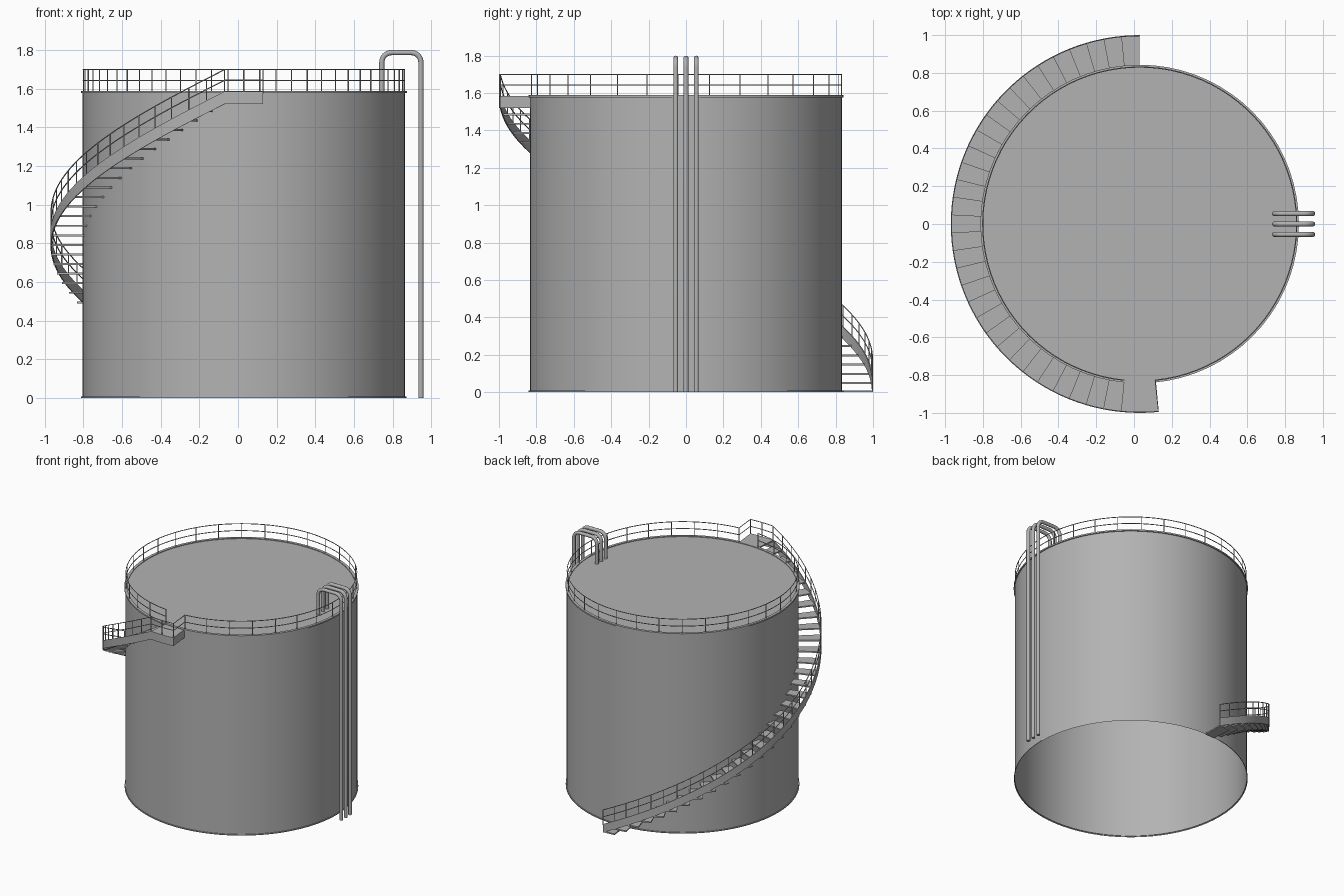
import bpy, bmesh, math
from mathutils import Vector

if "Cube" in bpy.data.objects:
    bpy.data.objects.remove(bpy.data.objects["Cube"])

CX = 0.03                   # tank axis
R, RO = 0.835, 1.0          # tank radius, outer stair radius
DECK = 1.585                # roof height
A0, A1, A2 = 90.0, 264.3, 275.7   # stair start, platform start, platform end
STEPS = 32
DA = (A1 - A0) / STEPS
STRINGER_H = 0.065

steel = bpy.data.materials.new("grey_steel")
steel.diffuse_color = (0.45, 0.45, 0.45, 1)
steel.use_nodes = True
steel.node_tree.nodes["Principled BSDF"].inputs["Base Color"].default_value = steel.diffuse_color


def P(r, a, z):
    t = math.radians(a)
    return Vector((CX + r * math.cos(t), r * math.sin(t), z))


def finish(name, bm, smooth=True, normals=True):
    if normals:
        bmesh.ops.recalc_face_normals(bm, faces=bm.faces)
    me = bpy.data.meshes.new(name)
    bm.to_mesh(me)
    bm.free()
    me.materials.append(steel)
    ob = bpy.data.objects.new(name, me)
    bpy.context.collection.objects.link(ob)
    if smooth:
        bpy.ops.object.select_all(action='DESELECT')
        ob.select_set(True)
        bpy.context.view_layer.objects.active = ob
        bpy.ops.object.shade_smooth_by_angle(angle=math.radians(35))
    return ob


def lathe(name, profile, n=72, cap=False):
    """Revolve (radius, height) points around the tank axis."""
    bm = bmesh.new()
    rings = [[bm.verts.new(P(r, 360 * i / n, z)) for i in range(n)] for r, z in profile]
    for lo, hi in zip(rings, rings[1:]):
        for i in range(n):
            j = (i + 1) % n
            bm.faces.new((lo[i], lo[j], hi[j], hi[i]))
    if cap:
        bm.faces.new(rings[-1])
    return finish(name, bm, normals=False)


def sector(bm, r0, r1, a0, a1, z0, z1, n=1):
    """Solid ring segment; z0 and z1 are (start, end) heights."""
    prev = None
    for i in range(n + 1):
        t = i / n
        a = a0 + (a1 - a0) * t
        lo, hi = (z[0] + (z[1] - z[0]) * t for z in (z0, z1))
        cur = [bm.verts.new(P(r, a, z)) for r, z in ((r0, lo), (r1, lo), (r1, hi), (r0, hi))]
        if prev:
            for k in range(4):
                m = (k + 1) % 4
                bm.faces.new((prev[k], prev[m], cur[m], cur[k]))
        else:
            bm.faces.new(cur)
        prev = cur
    bm.faces.new(prev[::-1])


def tubes(name, paths, radius, res):
    """Round tubes along lists of points, turned into one mesh."""
    cu = bpy.data.curves.new(name, 'CURVE')
    cu.dimensions = '3D'
    cu.bevel_depth = radius
    cu.bevel_resolution = res
    cu.use_fill_caps = True
    for pts in paths:
        sp = cu.splines.new('POLY')
        sp.points.add(len(pts) - 1)
        for p, v in zip(sp.points, pts):
            p.co = (*v, 1)
    cu.materials.append(steel)
    ob = bpy.data.objects.new(name, cu)
    bpy.context.collection.objects.link(ob)
    bpy.ops.object.select_all(action='DESELECT')
    ob.select_set(True)
    bpy.context.view_layer.objects.active = ob
    bpy.ops.object.convert(target='MESH')
    bpy.ops.object.shade_smooth_by_angle(angle=math.radians(50))


# tank shell with open bottom, base flange, roof lip and flat roof
lathe("tank", [(R + 0.006, 0), (R + 0.006, 0.008), (R, 0.008), (R, DECK - 0.008),
               (R + 0.008, DECK - 0.008), (R + 0.008, DECK + 0.003),
               (R - 0.013, DECK + 0.003), (R - 0.013, DECK - 0.002)], cap=True)

# stair treads
bm = bmesh.new()
for i in range(STEPS):
    z = max(0.006, i * DECK / STEPS)
    a = A0 + i * DA
    sector(bm, R, RO - 0.004, a, a + DA, (z - 0.006,) * 2, (z + 0.004,) * 2)
finish("stair_treads", bm, smooth=False)

# outer stringer, continuing round the platform edge
bm = bmesh.new()
top = DECK - STRINGER_H
sector(bm, RO - 0.006, RO, A0, A1, (0, top), (STRINGER_H, DECK), STEPS * 2)
sector(bm, RO - 0.006, RO, A1, A2, (top,) * 2, (DECK,) * 2, 4)
sector(bm, R, RO, A2 - 0.35, A2, (top,) * 2, (DECK,) * 2)
finish("stringer", bm)

# landing platform
bm = bmesh.new()
sector(bm, R - 0.005, RO - 0.004, A1, A2, (DECK - 0.01,) * 2, (DECK,) * 2, 4)
finish("platform", bm, smooth=False)

# roof railing, open at the platform
RR, BAYS = R - 0.004, 30
arc = [A2 + (360 - (A2 - A1)) * i / (BAYS * 3) for i in range(BAYS * 3 + 1)]
paths = [[P(RR, a, z) for a in arc] for z in (DECK + 0.058, DECK + 0.113)]
paths += [[P(RR, a, DECK), P(RR, a, DECK + 0.113)] for a in arc[::3]]
tubes("roof_railing", paths, 0.003, 1)

# stair and platform railing
RS = RO - 0.003
paths = []
for h in (0.123, 0.178):
    rail = [P(RS, A0 + DA * i / 2, top * i / (STEPS * 2) + h) for i in range(STEPS * 2 + 1)]
    rail += [P(RS, A1 + (A2 - A1) * k / 3, top + h) for k in (1, 2, 3)]
    rail.append(P(RR, A2, top + h))
    paths.append(rail)
for i in range(STEPS + 1):
    z = top * i / STEPS
    paths.append([P(RS, A0 + DA * i, z + 0.06), P(RS, A0 + DA * i, z + 0.178)])
for a in ((A1 + A2) / 2, A2):
    paths.append([P(RS, a, DECK - 0.01), P(RS, a, top + 0.178)])
tubes("stair_railing", paths, 0.003, 1)

# three pipes bent over the roof edge
XO, XI, ZT, B = 0.946, 0.744, 1.786, 0.05
paths = []
for y in (-0.055, 0, 0.055):
    pts = [Vector((XO, y, 0))]
    for cx, start in ((XO - B, 0), (XI + B, 90)):
        for k in range(9):
            t = math.radians(start + 90 * k / 8)
            pts.append(Vector((cx + B * math.cos(t), y, ZT - B + B * math.sin(t))))
    pts.append(Vector((XI, y, DECK - 0.005)))
    paths.append(pts)
tubes("pipes", paths, 0.0135, 3)
